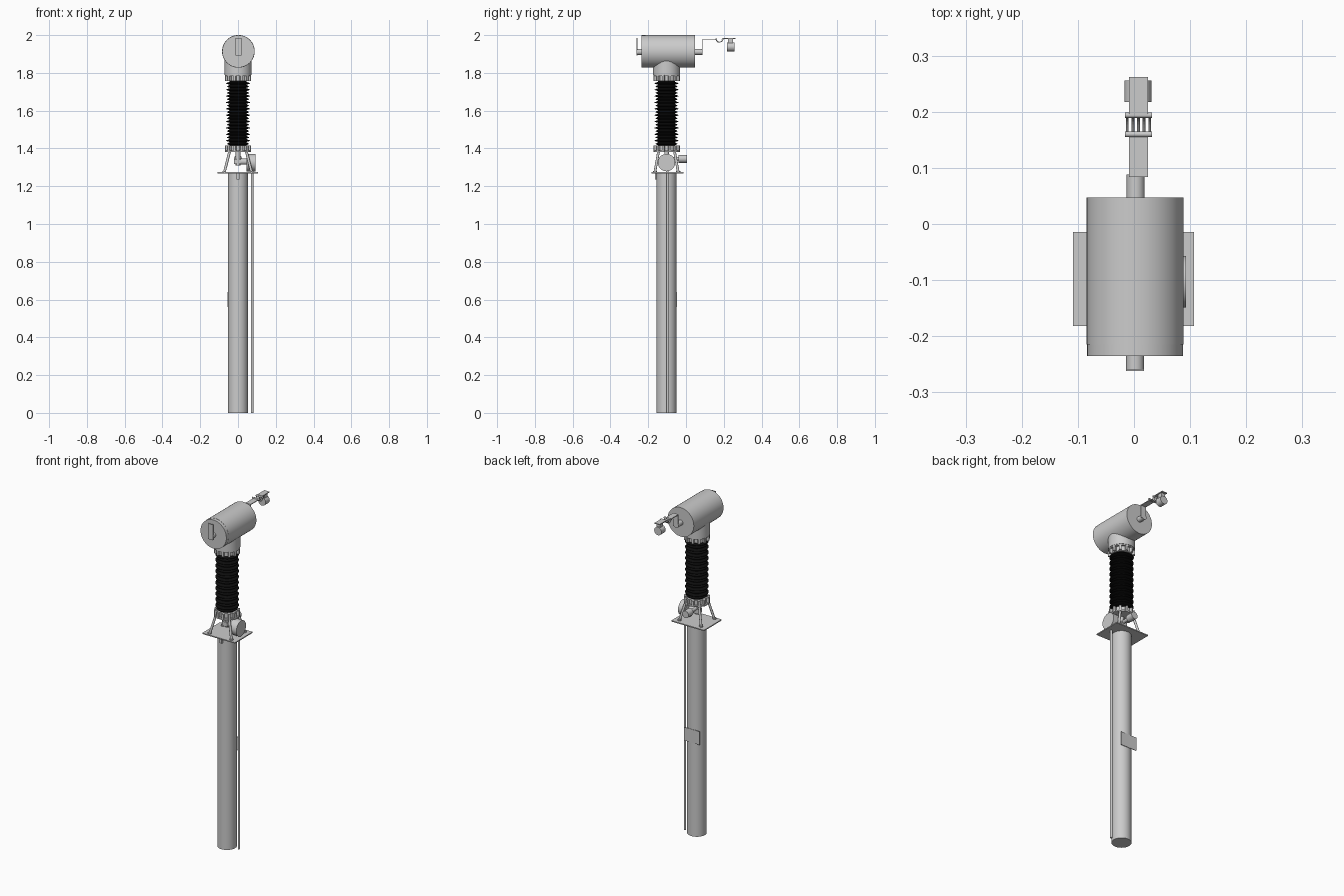
import bpy, bmesh, math
from mathutils import Vector, Matrix

if "Cube" in bpy.data.objects:
    bpy.data.objects.remove(bpy.data.objects["Cube"])

CY = -0.103  # y of the column axis


def finish(bm, name, mat=None):
    bmesh.ops.recalc_face_normals(bm, faces=bm.faces)
    me = bpy.data.meshes.new(name)
    bm.to_mesh(me)
    bm.free()
    ob = bpy.data.objects.new(name, me)
    bpy.context.collection.objects.link(ob)
    if mat:
        me.materials.append(mat)
    bpy.ops.object.select_all(action='DESELECT')
    bpy.context.view_layer.objects.active = ob
    ob.select_set(True)
    bpy.ops.object.shade_smooth_by_angle(angle=math.radians(35))
    return ob


def add_rod(bm, a, b, r, seg=32):
    a, b = Vector(a), Vector(b)
    d = b - a
    m = Matrix.Translation((a + b) / 2) @ d.to_track_quat('Z', 'Y').to_matrix().to_4x4()
    bmesh.ops.create_cone(bm, cap_ends=True, segments=seg, radius1=r, radius2=r,
                          depth=d.length, matrix=m)


def add_box(bm, lo, hi, rot=None):
    lo, hi = Vector(lo), Vector(hi)
    m = Matrix.Translation((lo + hi) / 2) @ Matrix.Diagonal((*(hi - lo), 1))
    bmesh.ops.create_cube(bm, size=1, matrix=(rot @ m) if rot else m)


def rod(name, a, b, r, seg=32):
    bm = bmesh.new()
    add_rod(bm, a, b, r, seg)
    return finish(bm, name)


def box(name, lo, hi):
    bm = bmesh.new()
    add_box(bm, lo, hi)
    return finish(bm, name)


def lathe(name, profile, mat=None, seg=40):
    # Revolve an (r, z) profile round the column axis
    bm = bmesh.new()
    vs = [bm.verts.new((r, CY, z)) for r, z in profile]
    es = [bm.edges.new(p) for p in zip(vs, vs[1:])]
    bmesh.ops.spin(bm, geom=vs + es, cent=(0, CY, 0), axis=(0, 0, 1),
                   angle=2 * math.pi, steps=seg, use_merge=True)
    bmesh.ops.remove_doubles(bm, verts=bm.verts, dist=1e-5)
    return finish(bm, name, mat)


def collar(name, z0, z1, lip_low):
    # Flange: narrow sleeve, wide lip and radial ribs
    t = 0.008
    lip = (z0, z0 + t) if lip_low else (z1 - t, z1)
    bm = bmesh.new()
    add_rod(bm, (0, CY, z0), (0, CY, z1), 0.057, 40)
    add_rod(bm, (0, CY, lip[0]), (0, CY, lip[1]), 0.069, 40)
    for i in range(12):
        rot = Matrix.Translation((0, CY, 0)) @ Matrix.Rotation(math.tau * (i + .5) / 12, 4, 'Z')
        add_box(bm, (0.05, -0.006, z0), (0.071, 0.006, z1), rot)
    return finish(bm, name)


black = bpy.data.materials.new("black_rubber")
black.diffuse_color = (0.004, 0.004, 0.004, 1)
black.use_nodes = True
black.node_tree.nodes["Principled BSDF"].inputs["Base Color"].default_value = black.diffuse_color

# Post, cable conduit, sign and earthing lug
rod("post", (0, CY, 0), (0, CY, 1.27), 0.053, 48)
rod("conduit", (0.075, CY + 0.005, 0), (0.075, CY + 0.005, 1.31), 0.0065, 16)
box("sign_plate", (-0.056, -0.051, 0.56), (0.048, -0.048, 0.64))
box("earthing_lug", (-0.008, CY - 0.062, 1.235), (0.008, CY - 0.045, 1.27))

# Base plate and splayed legs
box("base_plate", (-0.109, -0.182, 1.268), (0.107, -0.014, 1.274))
bm = bmesh.new()
for sx in (-1, 1):
    for sy in (-1, 1):
        add_rod(bm, (sx * 0.072, CY + sy * 0.062, 1.274), (sx * 0.044, CY + sy * 0.042, 1.385), 0.007, 16)
        add_rod(bm, (sx * 0.072, CY + sy * 0.062, 1.272), (sx * 0.072, CY + sy * 0.062, 1.281), 0.011, 6)
finish(bm, "support_legs")

# Drive mechanism under the insulator
rod("drive_drum", (0.045, CY, 1.325), (0.093, CY, 1.325), 0.046, 40)
rod("drive_shaft", (-0.01, CY, 1.33), (0.05, CY, 1.33), 0.016)
rod("crank_rod", (0, CY, 1.31), (0, CY, 1.39), 0.012)
box("crank_block", (-0.022, CY - 0.018, 1.318), (0.012, CY + 0.018, 1.345))
rod("side_shaft", (0, CY, 1.345), (0, -0.03, 1.345), 0.010)
rod("side_motor", (0, -0.04, 1.345), (0, 0.005, 1.345), 0.021)

# Insulator with sheds between two ribbed flanges
collar("lower_flange", 1.38, 1.415, True)
prof = [(0.0, 1.41), (0.046, 1.41)]
n, z0, z1 = 20, 1.418, 1.755
p = (z1 - z0) / n
for i in range(n):
    z = z0 + i * p
    r = 0.064 if i % 2 else 0.058
    prof += [(0.046, z), (r, z + p * 0.3), (r, z + p * 0.42), (0.046, z + p * 0.85)]
prof += [(0.046, z1 + 0.005), (0, z1 + 0.005)]
lathe("insulator", prof, black)
collar("upper_flange", 1.757, 1.792, False)

# Head: neck and horizontal tank
rod("neck", (0, CY, 1.79), (0, CY, 1.89), 0.072, 48)
HZ = 1.914
bm = bmesh.new()
add_rod(bm, (0.002, -0.215, HZ), (0.002, 0.047, HZ), 0.0865, 56)
add_rod(bm, (0.002, -0.235, HZ), (0.002, -0.215, HZ), 0.0855, 56)
finish(bm, "tank")

# Terminals at both ends
rod("front_terminal", (0.002, -0.259, 1.911), (0.002, -0.23, 1.911), 0.016)
box("front_terminal_plate", (-0.014, -0.262, 1.892), (0.018, -0.258, 1.985))
rod("back_terminal", (0.003, 0.04, 1.911), (0.003, 0.088, 1.911), 0.016)
bm = bmesh.new()
add_box(bm, (-0.009, 0.084, 1.9), (0.025, 0.088, 1.977))
add_box(bm, (-0.009, 0.084, 1.973), (0.025, 0.16, 1.977))
finish(bm, "back_terminal_bracket")

# Flexible link: two cross bars joined by hanging loops
bm = bmesh.new()
for y in (0.16, 0.194):
    add_rod(bm, (-0.016, y, 1.978), (0.032, y, 1.978), 0.005, 16)
for k in range(5):
    x = -0.012 + k * 0.01
    pts = [(x, 0.177 - 0.017 * math.cos(a * math.pi / 8), 1.978 - 0.016 * math.sin(a * math.pi / 8))
           for a in range(9)]
    for a, b in zip(pts, pts[1:]):
        add_rod(bm, a, b, 0.0025, 8)
finish(bm, "flexible_link")

# Outer connector plate and clamp drum
box("connector_plate", (-0.009, 0.194, 1.98), (0.025, 0.262, 1.985))
box("clamp_hanger", (-0.004, 0.222, 1.95), (0.02, 0.25, 1.981))
rod("clamp_drum", (0.007, 0.217, 1.938), (0.007, 0.256, 1.938), 0.024)
